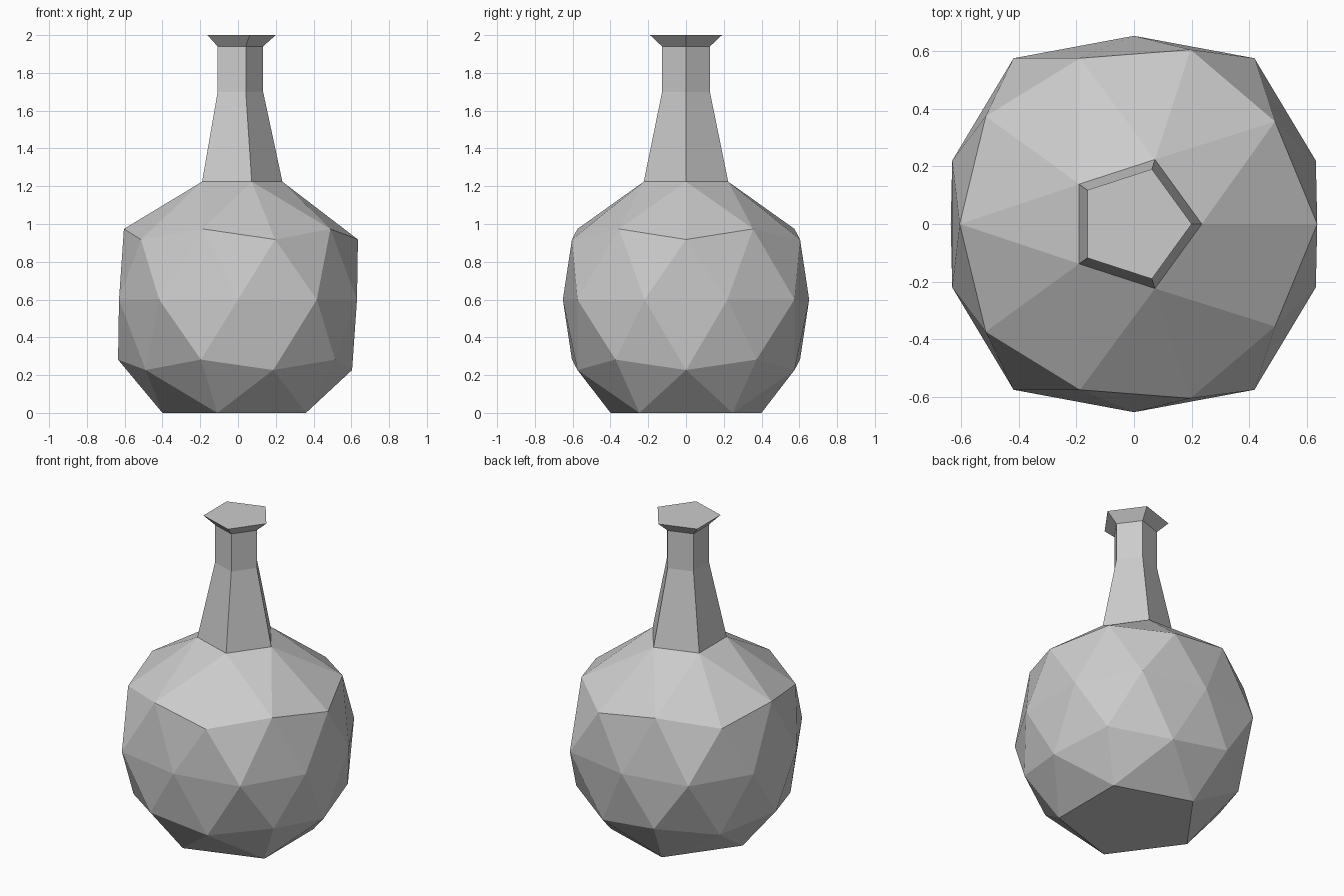
import bpy, bmesh
from math import cos, sin, radians

if "Cube" in bpy.data.objects:
    bpy.data.objects.remove(bpy.data.objects["Cube"])

bm = bmesh.new()


def ring(n, start, spec, dx=0.0, limit=(9, 9)):
    """Ring of n vertices; spec cycles through (radius, z) pairs."""
    out = []
    for i in range(n):
        r, z = spec[i % len(spec)]
        a = radians(start + 360 * i / n)
        x = max(-limit[0], min(limit[0], r * cos(a)))
        y = max(-limit[1], min(limit[1], r * sin(a)))
        out.append(bm.verts.new((x + dx, y, z)))
    return out


def zigzag(a, b):
    """Triangle band; b is turned half a step ahead of a."""
    n = len(a)
    for i in range(n):
        j = (i + 1) % n
        bm.faces.new((a[i], a[j], b[i]))
        bm.faces.new((a[j], b[j], b[i]))


def fan_band(five, ten, s):
    """Triangles joining a five-ring to a ten-ring; five[k] meets ten[2k + s]."""
    for k in range(5):
        c = 2 * k + s
        m, nxt = ten[c % 10], ten[(c + 1) % 10]
        bm.faces.new((five[k], ten[(c - 1) % 10], m))
        bm.faces.new((five[k], m, nxt))
        bm.faces.new((five[k], nxt, five[(k + 1) % 5]))


# Faceted round body, slightly flattened at its equator
shoulder = ring(5, 0, [(0.235, 1.224)])
upper = ring(10, 0, [(0.635, 0.918), (0.604, 0.974)])
middle = ring(10, 18, [(0.71, 0.60)], limit=(0.63, 0.652))
lower = ring(10, 36, [(0.635, 0.282), (0.604, 0.227)])
base = ring(5, 36, [(0.42, 0.0)], dx=0.02)
fan_band(shoulder, upper, 0)
zigzag(upper, middle)
zigzag(middle, lower)
fan_band(base, lower, 0)
bm.faces.new(base)

# Five-sided neck and flared rim
prev = shoulder
for r, z in [(0.133, 1.70), (0.133, 1.94), (0.2, 2.0)]:
    cur = ring(5, 0, [(r, z)])
    for i in range(5):
        j = (i + 1) % 5
        bm.faces.new((prev[i], prev[j], cur[j], cur[i]))
    prev = cur
bm.faces.new(prev)

bmesh.ops.recalc_face_normals(bm, faces=bm.faces)
mesh = bpy.data.meshes.new("bottle")
bm.to_mesh(mesh)
bm.free()
bpy.context.collection.objects.link(bpy.data.objects.new("bottle", mesh))
